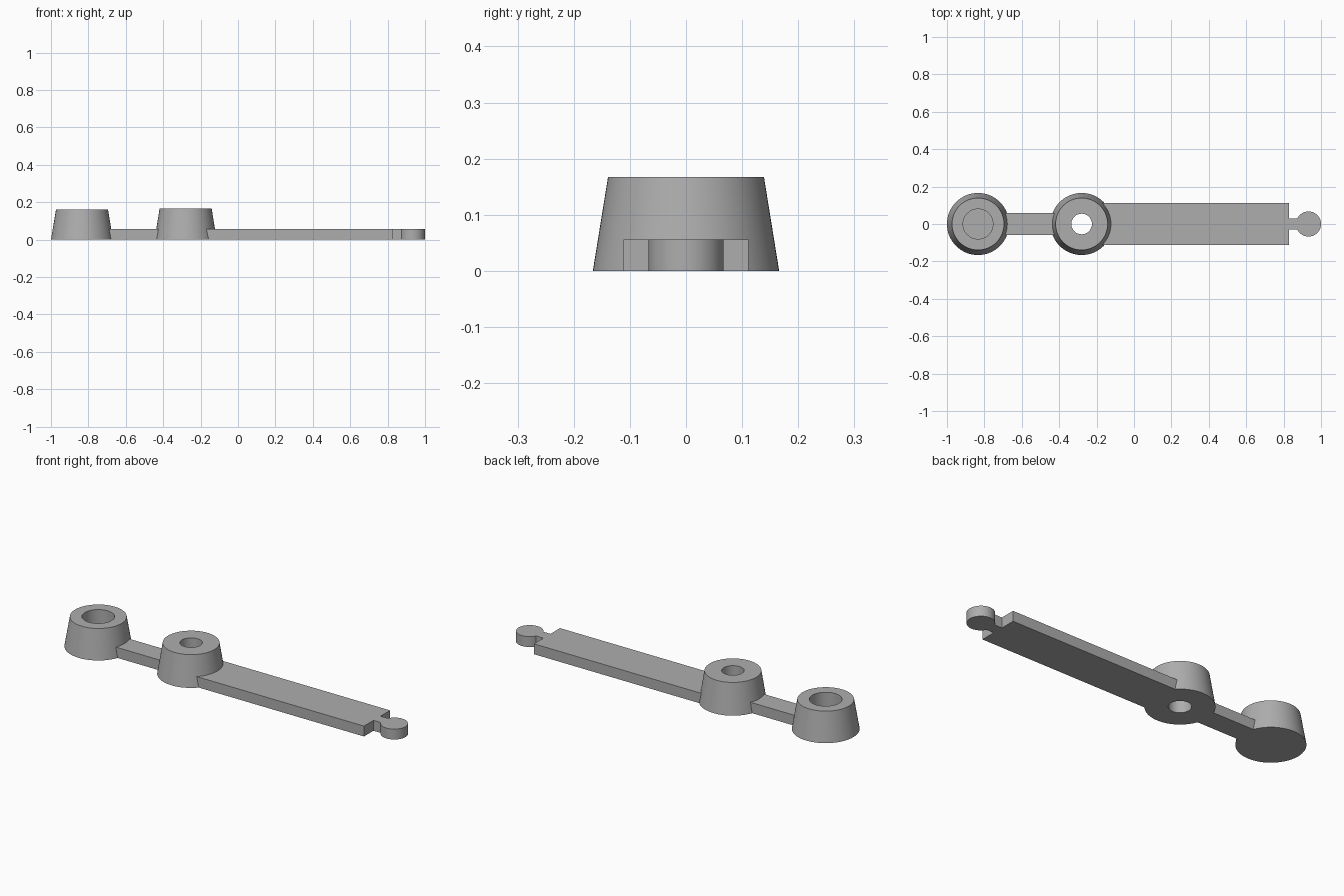
import bpy
import bmesh
from math import cos, sin, tau, asin, pi

if "Cube" in bpy.data.objects:
    bpy.data.objects.remove(bpy.data.objects["Cube"], do_unlink=True)

grey = bpy.data.materials.new("plain grey")
grey.use_nodes = True
GREY = (0.42, 0.42, 0.42, 1)
grey.diffuse_color = GREY
grey.node_tree.nodes["Principled BSDF"].inputs["Base Color"].default_value = GREY

SEGMENTS = 64
PLATE = 0.056          # thickness of the flat parts
CUP_X, HUB_X = -0.834, -0.28
BASE_R, TOP_R = 0.166, 0.139
SEAT_R = 0.15          # flat parts end just inside the round walls


def finish(name, bm):
    bmesh.ops.recalc_face_normals(bm, faces=bm.faces)
    mesh = bpy.data.meshes.new(name)
    bm.to_mesh(mesh)
    bm.free()
    mesh.materials.append(grey)
    obj = bpy.data.objects.new(name, mesh)
    bpy.context.collection.objects.link(obj)
    bpy.ops.object.select_all(action="DESELECT")
    obj.select_set(True)
    bpy.context.view_layer.objects.active = obj
    bpy.ops.object.shade_smooth_by_angle(angle=pi / 6)


def lathe(name, x, profile, closed):
    """Revolve (radius, height) points; an open profile gets end caps."""
    bm = bmesh.new()
    rings = [[bm.verts.new((x + r * cos(tau * i / SEGMENTS), r * sin(tau * i / SEGMENTS), z))
              for i in range(SEGMENTS)] for r, z in profile]
    pairs = list(zip(rings, rings[1:]))
    if closed:
        pairs.append((rings[-1], rings[0]))
    else:
        bm.faces.new(rings[0])
        bm.faces.new(rings[-1])
    for a, b in pairs:
        for i in range(SEGMENTS):
            j = (i + 1) % SEGMENTS
            bm.faces.new((a[i], a[j], b[j], b[i]))
    finish(name, bm)


def arc(x, radius, start, end, steps):
    return [(x + radius * cos(start + (end - start) * i / steps),
             radius * sin(start + (end - start) * i / steps)) for i in range(steps + 1)]


def plate(name, outline):
    bm = bmesh.new()
    base = bm.faces.new([bm.verts.new((x, y, 0)) for x, y in outline])
    grown = bmesh.ops.extrude_face_region(bm, geom=[base], use_keep_orig=True)["geom"]
    bmesh.ops.translate(bm, vec=(0, 0, PLATE),
                        verts=[v for v in grown if isinstance(v, bmesh.types.BMVert)])
    finish(name, bm)


# Blind cup at the end and pierced hub beside it
lathe("end_cup", CUP_X, [(BASE_R, 0), (TOP_R, 0.16), (0.08, 0.16), (0.08, PLATE)], False)
lathe("pivot_hub", HUB_X, [(BASE_R, 0), (TOP_R, 0.167), (0.055, 0.167), (0.055, 0)], True)

# Narrow link, its ends following the round walls
a = asin(0.058 / SEAT_R)
plate("narrow_link", arc(CUP_X, SEAT_R, a, -a, 8) + arc(HUB_X, SEAT_R, pi + a, pi - a, 8))

# Wide arm with a necked round tab at its tip
a = asin(0.111 / SEAT_R)
b = asin(0.03 / 0.067)
plate("arm_with_tab", arc(HUB_X, SEAT_R, a, -a, 16)
      + [(0.83, -0.111), (0.83, -0.03)]
      + arc(0.933, 0.067, b - pi, pi - b, 48)
      + [(0.83, 0.03), (0.83, 0.111)])
